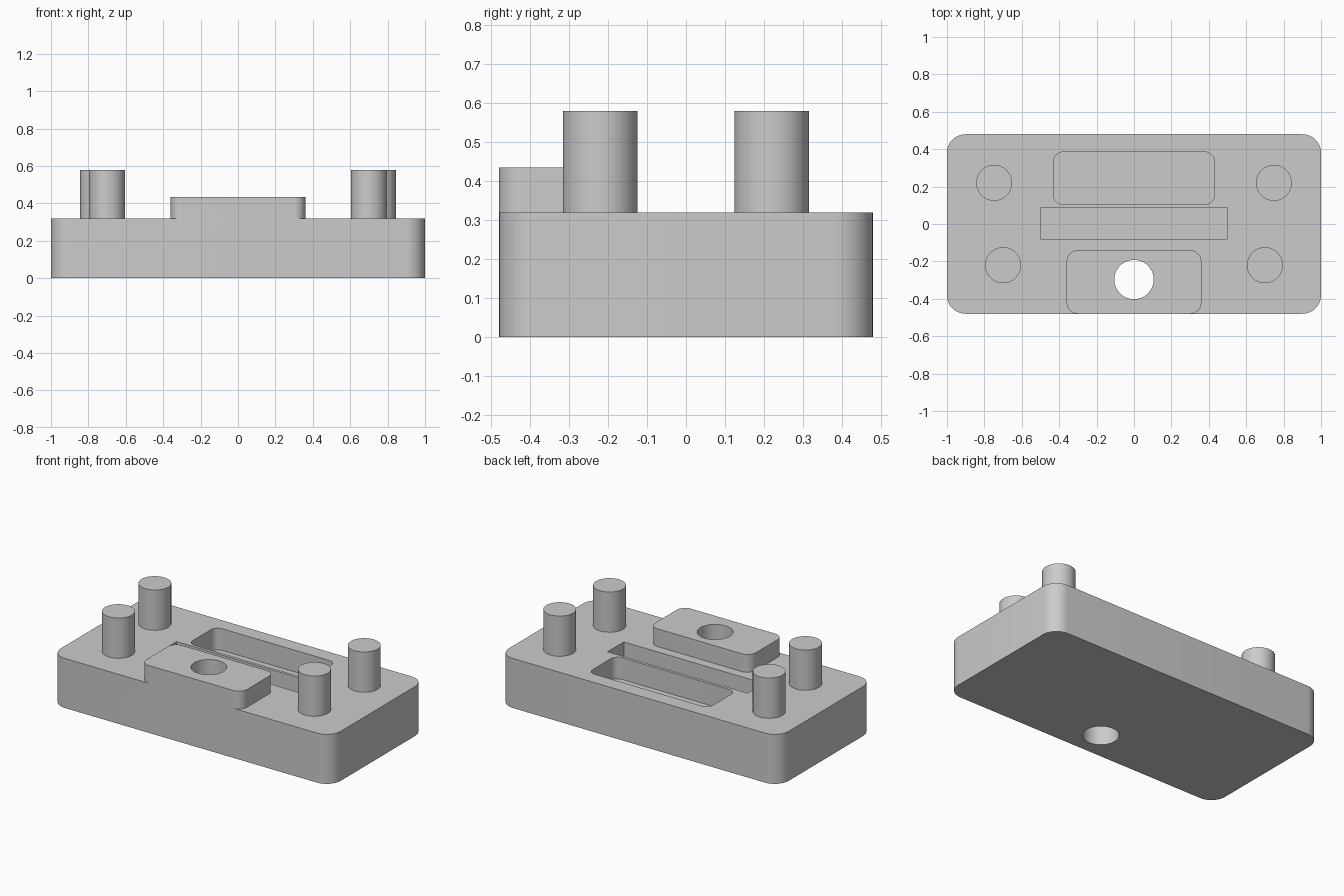
import bpy, bmesh, math

if "Cube" in bpy.data.objects:
    bpy.data.objects.remove(bpy.data.objects["Cube"], do_unlink=True)

# Single grey material
grey = bpy.data.materials.new("plain grey")
grey.use_nodes = True
grey.diffuse_color = (0.6, 0.6, 0.6, 1)
grey.node_tree.nodes["Principled BSDF"].inputs["Base Color"].default_value = grey.diffuse_color

BASE_TOP = 0.32
BOSS_TOP = 0.435


def rounded_rect(x0, x1, y0, y1, r, steps=10):
    """Counter-clockwise outline with rounded corners (r = 0 gives square ones)."""
    if r == 0:
        return [(x0, y0), (x1, y0), (x1, y1), (x0, y1)]
    centres = [(x1 - r, y1 - r), (x0 + r, y1 - r), (x0 + r, y0 + r), (x1 - r, y0 + r)]
    points = []
    for quarter, (cx, cy) in enumerate(centres):
        for i in range(steps + 1):
            a = math.pi / 2 * (quarter + i / steps)
            points.append((cx + r * math.cos(a), cy + r * math.sin(a)))
    return points


def circle(cx, cy, r, sides=64):
    turn = 2 * math.pi / sides
    return [(cx + r * math.cos(i * turn), cy + r * math.sin(i * turn)) for i in range(sides)]


def prism(name, outline, z0, z1):
    """Closed solid made by raising an outline from z0 to z1."""
    bm = bmesh.new()
    low = [bm.verts.new((x, y, z0)) for x, y in outline]
    high = [bm.verts.new((x, y, z1)) for x, y in outline]
    bm.faces.new(low[::-1])
    bm.faces.new(high)
    n = len(outline)
    for i in range(n):
        j = (i + 1) % n
        bm.faces.new((low[i], low[j], high[j], high[i]))
    mesh = bpy.data.meshes.new(name)
    bm.to_mesh(mesh)
    bm.free()
    mesh.materials.append(grey)
    obj = bpy.data.objects.new(name, mesh)
    bpy.context.collection.objects.link(obj)
    return obj


def combine(target, tool, operation):
    """Apply a boolean and discard the tool object."""
    mod = target.modifiers.new(operation.lower(), "BOOLEAN")
    mod.operation = operation
    mod.solver = "EXACT"
    mod.object = tool
    bpy.context.view_layer.objects.active = target
    bpy.ops.object.modifier_apply(modifier=mod.name)
    bpy.data.objects.remove(tool, do_unlink=True)


# Base block with the raised boss flush with its front
base = prism("base_block", rounded_rect(-1, 1, -0.48, 0.48, 0.1), 0, BASE_TOP)
boss = prism("front_boss", rounded_rect(-0.36, 0.36, -0.48, -0.14, 0.06), BASE_TOP, BOSS_TOP)
combine(base, boss, "UNION")

# Through hole, rear pocket and middle slot
cutters = [
    prism("hole_cutter", circle(0, -0.297, 0.105), -0.1, 0.6),
    prism("pocket_cutter", rounded_rect(-0.43, 0.43, 0.105, 0.385, 0.05), BASE_TOP - 0.14, 0.5),
    prism("slot_cutter", rounded_rect(-0.5, 0.5, -0.08, 0.086, 0), BASE_TOP - 0.16, 0.4),
]
for cutter in cutters:
    cutter.hide_render = True
    combine(base, cutter, "DIFFERENCE")

# Four upright posts, the rear pair set wider
parts = [base]
for side, sign in (("left", 1), ("right", -1)):
    for end, x, y in (("front", 0.70, -0.22), ("rear", 0.748, 0.22)):
        parts.append(prism(f"{end}_{side}_post", circle(sign * x, y, 0.096), BASE_TOP, 0.58))

# Smooth the curved walls, keep the edges crisp
bpy.ops.object.select_all(action="DESELECT")
for part in parts:
    part.select_set(True)
bpy.context.view_layer.objects.active = base
bpy.ops.object.shade_smooth_by_angle(angle=math.radians(30))
